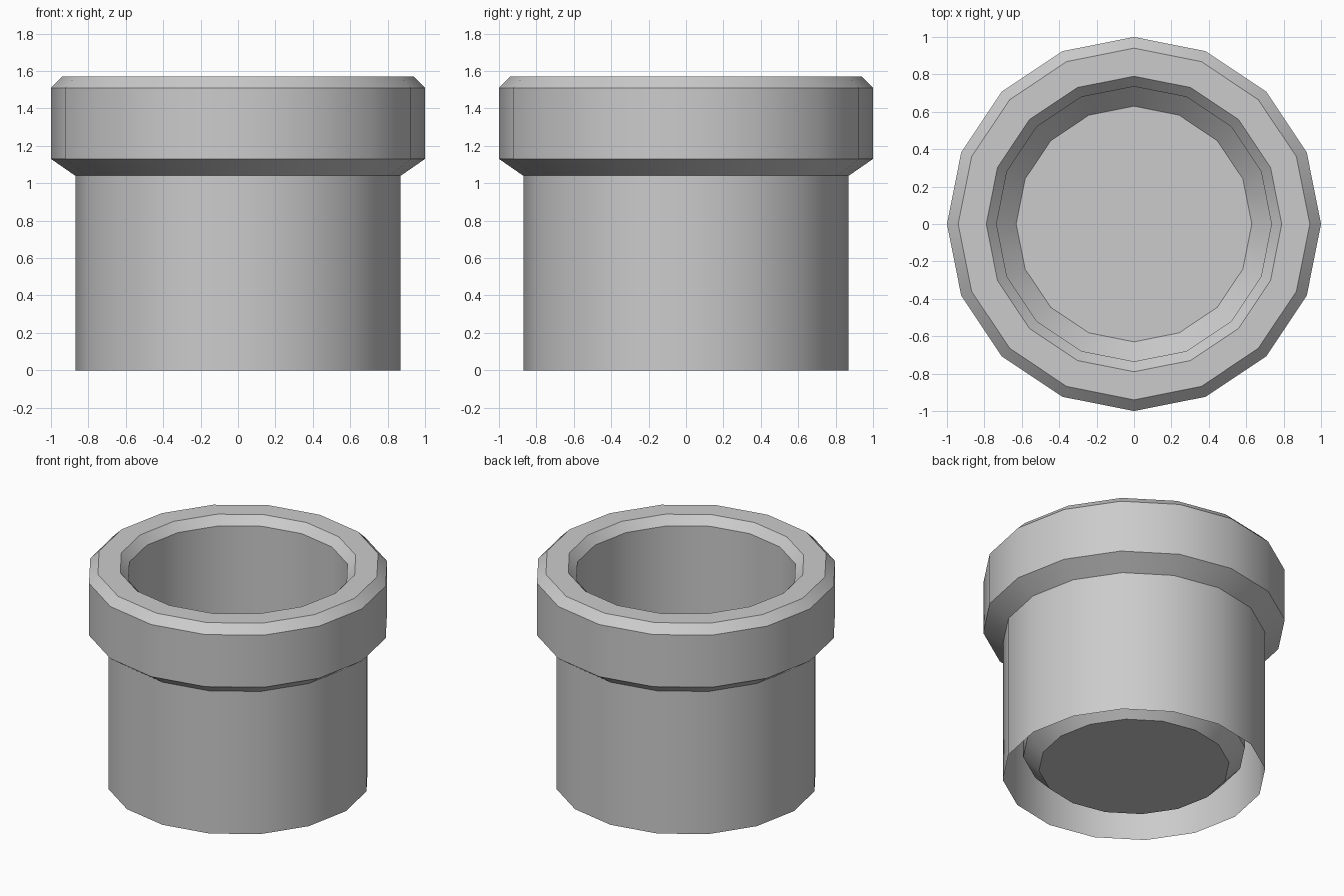
import bpy, bmesh, math

if "Cube" in bpy.data.objects:
    bpy.data.objects.remove(bpy.data.objects["Cube"])

SIDES = 16

# Half-profile (radius, z): outer wall, rim, then inner cup down to its floor
profile = [
    (0.87, 0.0), (0.87, 1.04),      # outer wall, open underneath
    (1.0, 1.13), (1.0, 1.51),       # flared collar
    (0.94, 1.57), (0.79, 1.57),     # bevelled rim
    (0.735, 1.51), (0.735, 0.17),   # inner wall
    (0.63, 0.06),                   # chamfer to floor
]

bm = bmesh.new()
rings = []
for r, z in profile:
    rings.append([bm.verts.new((r * math.cos(2 * math.pi * i / SIDES),
                                r * math.sin(2 * math.pi * i / SIDES), z))
                  for i in range(SIDES)])

# Skin neighbouring rings
for a, b in zip(rings, rings[1:]):
    for i in range(SIDES):
        j = (i + 1) % SIDES
        bm.faces.new((a[i], a[j], b[j], b[i]))

# Cup floor
bm.faces.new(rings[-1])

mesh = bpy.data.meshes.new("collared_pot")
bm.to_mesh(mesh)
bm.free()
pot = bpy.data.objects.new("collared_pot", mesh)
bpy.context.collection.objects.link(pot)

# Smooth around the sides, crisp at the bevels
bpy.context.view_layer.objects.active = pot
pot.select_set(True)
bpy.ops.object.shade_smooth_by_angle(angle=math.radians(30))
